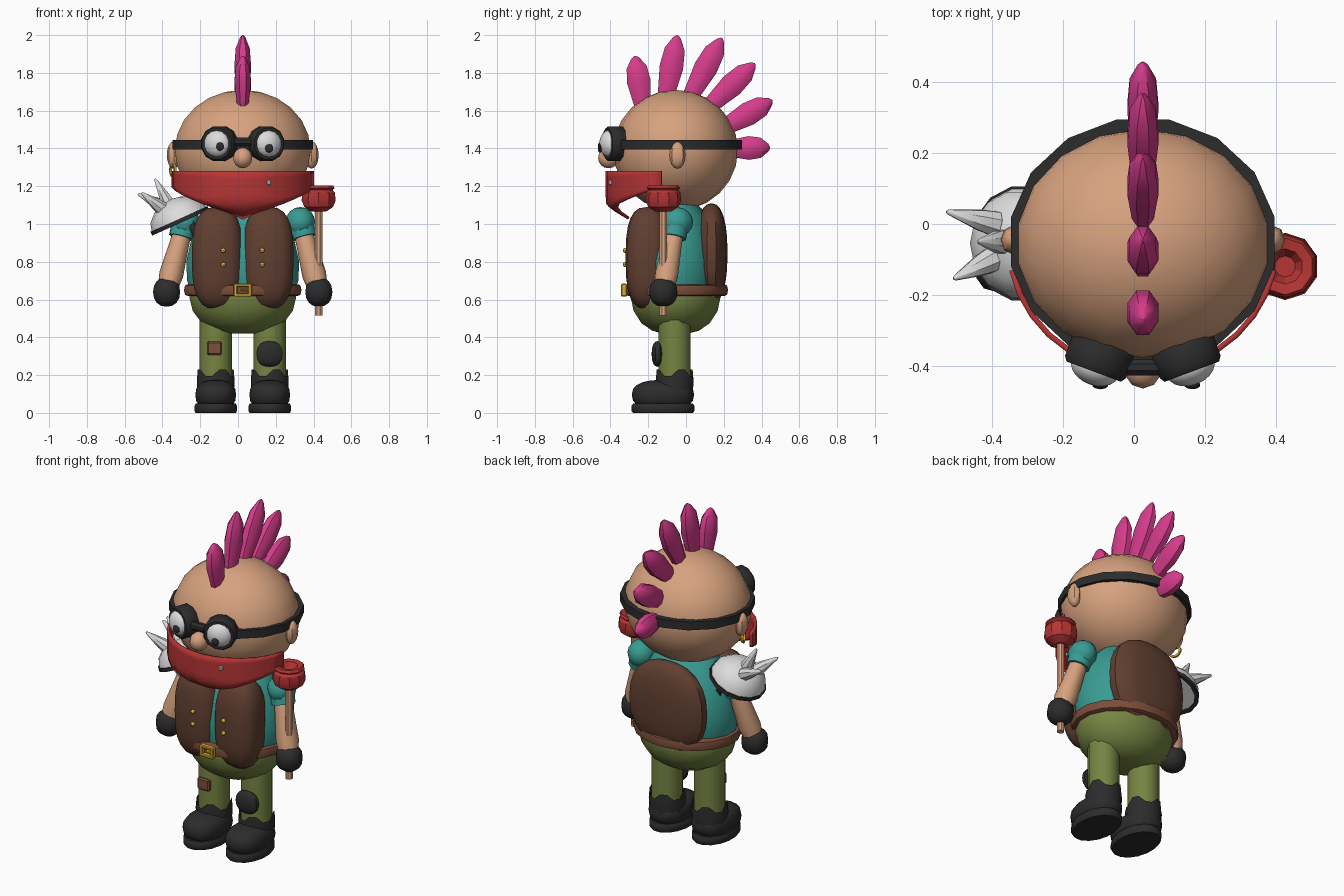
import bpy, bmesh, math
from mathutils import Vector, Matrix

if "Cube" in bpy.data.objects:
    bpy.data.objects.remove(bpy.data.objects["Cube"])

CX, CY = 0.025, -0.055


def material(name, rgb):
    m = bpy.data.materials.new(name)
    m.diffuse_color = (*rgb, 1)
    m.use_nodes = True
    m.node_tree.nodes["Principled BSDF"].inputs["Base Color"].default_value = m.diffuse_color
    return m


SKIN = material("skin", (0.68, 0.36, 0.21))
RED = material("red", (0.47, 0.035, 0.035))
BLACK = material("black", (0.025, 0.025, 0.025))
WHITE = material("pale_metal", (0.72, 0.72, 0.72))
TEAL = material("teal", (0.04, 0.33, 0.29))
BROWN = material("dark_brown", (0.12, 0.05, 0.03))
LEATHER = material("leather", (0.2, 0.075, 0.042))
GREEN = material("green", (0.18, 0.23, 0.055))
GOLD = material("gold", (0.7, 0.4, 0.03))
PINK = material("pink", (0.67, 0.045, 0.26))


def finish(bm, name, mat, matrix=None, angle=40):
    bmesh.ops.remove_doubles(bm, verts=bm.verts, dist=1e-5)
    bmesh.ops.recalc_face_normals(bm, faces=bm.faces)
    if matrix:
        bm.transform(matrix)
    me = bpy.data.meshes.new(name)
    bm.to_mesh(me)
    bm.free()
    me.materials.append(mat)
    me.polygons.foreach_set("use_smooth", [True] * len(me.polygons))
    me.set_sharp_from_angle(angle=math.radians(angle))
    ob = bpy.data.objects.new(name, me)
    bpy.context.collection.objects.link(ob)
    return ob


def aim(direction):
    return Vector(direction).to_track_quat('Z', 'Y').to_matrix().to_4x4()


def blob(name, mat, loc, radii, segs=14, rings=10, power=1, axis=None):
    """Ellipsoid; a power below 1 makes it boxier."""
    bm = bmesh.new()
    bmesh.ops.create_uvsphere(bm, u_segments=segs, v_segments=rings, radius=1)
    for v in bm.verts:
        v.co = [math.copysign(abs(c) ** power, c) * r if abs(c) > 1e-6 else 0
                for c, r in zip(v.co, radii)]
    rot = aim(axis) if axis else Matrix()
    return finish(bm, name, mat, Matrix.Translation(loc) @ rot)


def lathe(name, mat, profile, loc=(0, 0, 0), scale=(1, 1), segs=14, cap=True,
          rot=None, jag=0, angle=40):
    """Spin (radius, height) points; jag lifts some of the top rim."""
    pts = [(0, profile[0][1]), *profile, (0, profile[-1][1])] if cap else profile
    bm = bmesh.new()
    rows = []
    for k, (r, z) in enumerate(pts):
        row = []
        for i in range(segs):
            a = 2 * math.pi * (i + 0.5) / segs
            lift = jag if k == len(pts) - 1 and i % 4 < 2 else 0
            row.append(bm.verts.new((r * scale[0] * math.cos(a),
                                     r * scale[1] * math.sin(a), z + lift)))
        rows.append(row)
    for a, b in zip(rows, rows[1:]):
        for i in range(segs):
            j = (i + 1) % segs
            bm.faces.new((a[i], a[j], b[j], b[i]))
    bmesh.ops.dissolve_degenerate(bm, dist=1e-6, edges=bm.edges)
    return finish(bm, name, mat, Matrix.Translation(loc) @ (rot or Matrix()), angle)


def rod(name, mat, a, b, profile, segs=10, scale=(1, 1), angle=40):
    """Lathe from point a to b; profile holds (fraction, radius)."""
    d = Vector(b) - Vector(a)
    return lathe(name, mat, [(r, t * d.length) for t, r in profile], a, scale,
                 segs, rot=aim(d), angle=angle)


def band(name, mat, loc, rx, ry, thick, height, segs=16, rot=None):
    k, h = 1 - thick / rx, height / 2
    prof = [(k, -h), (1, -h), (1, h), (k, h), (k, -h)]
    return lathe(name, mat, prof, loc, (rx, ry), segs, False, rot)


def box(name, mat, loc, size):
    bm = bmesh.new()
    bmesh.ops.create_cube(bm, size=1, matrix=Matrix.Diagonal((*size, 1)))
    bmesh.ops.bevel(bm, geom=bm.edges[:], offset=min(size) * 0.25, segments=1, affect='EDGES')
    return finish(bm, name, mat, Matrix.Translation(loc), 20)


# Head, nose, ears
blob("head", SKIN, (CX, CY, 1.39), (0.365, 0.33, 0.32), 18, 12)
blob("nose", SKIN, (CX, -0.41, 1.35), (0.053, 0.055, 0.055), 10, 8)
for s in (-1, 1):
    blob("ear", SKIN, (CX + s * 0.365, -0.045, 1.365), (0.037, 0.042, 0.072), 8, 8)
band("earring", GOLD, (-0.345, -0.06, 1.285), 0.038, 0.038, 0.012, 0.012, 12,
     aim((1, 0.4, 0)))

# Mohawk spikes as (tip y, tip z, base y, base z)
for ty, tz, by, bz in ((-0.27, 1.89, -0.23, 1.62), (-0.045, 2.0, -0.11, 1.66),
                       (0.19, 1.985, 0.02, 1.67), (0.365, 1.85, 0.12, 1.62),
                       (0.457, 1.655, 0.2, 1.51), (0.445, 1.405, 0.22, 1.40)):
    rod("mohawk_spike", PINK, (CX, by, bz), (CX, ty, tz),
        [(0, 0.045), (0.5, 0.068), (0.78, 0.058), (0.96, 0.022), (1, 0.004)],
        8, (0.7, 1), 35)

# Goggles with strap
band("goggle_strap", BLACK, (CX, -0.05, 1.42), 0.38, 0.352, 0.04, 0.05)
for s in (-1, 1):
    c = Vector((CX + s * 0.123, -0.375, 1.425))
    n = Vector((s * 0.35, -0.94, 0)).normalized()
    rod("goggle_cup", BLACK, c - n * 0.05, c + n * 0.045,
        [(0, 0.08), (0.2, 0.095), (0.85, 0.095), (1, 0.085)], 12)
    blob("eye", WHITE, c + n * 0.033, (0.073, 0.073, 0.05), 14, 10, axis=n)
blob("left_pupil", BLACK, (-0.095, -0.455, 1.41), (0.023, 0.012, 0.023), 10, 6)
blob("right_pupil", BLACK, (0.165, -0.455, 1.40), (0.023, 0.012, 0.023), 10, 6)
rod("goggle_bridge", BLACK, (-0.03, -0.405, 1.435), (0.08, -0.405, 1.435),
    [(0, 0.025), (1, 0.025)], 8)

# Bandana: curved sheet with a pointed lower edge tucked under the chin
bm = bmesh.new()
grid = []
for i in range(15):
    u = i / 7 - 1
    a = math.radians(78) * u
    low = 1.03 + 0.165 * abs(u) ** 0.9
    col = []
    for j in range(7):
        z = 1.28 + (low - 1.28) * j / 6
        f = 1 - 4.5 * max(0, 1.10 - z)
        col.append(bm.verts.new((CX + 0.378 * f * math.sin(a),
                                 CY - 0.362 * f * math.cos(a), z)))
    grid.append(col)
for p, q in zip(grid, grid[1:]):
    for j in range(6):
        bm.faces.new((p[j], q[j], q[j + 1], p[j + 1]))
bandana = finish(bm, "bandana", RED)
sol = bandana.modifiers.new("thickness", 'SOLIDIFY')
sol.thickness, sol.offset = 0.016, 0
box("bandana_stud", WHITE, (0.165, -0.395, 1.22), (0.022, 0.03, 0.026))

# Torso and vest
lathe("shirt", TEAL, [(0.27, 0.6), (0.3, 0.7), (0.305, 0.8), (0.275, 0.93),
                      (0.22, 1.04), (0.14, 1.12)], (CX, CY, 0), (1, 0.75), 16)
for s in (-1, 1):
    blob("vest_front", BROWN, (CX + s * 0.135, -0.205, 0.82), (0.137, 0.115, 0.27),
         14, 12, 0.72)
    for z in (0.86, 0.785):
        blob("button", GOLD, (CX + s * 0.103, -0.322, z), (0.013, 0.013, 0.013), 8, 6)
blob("vest_back", BROWN, (CX, 0.135, 0.845), (0.25, 0.085, 0.265), 14, 12, 0.85)

# Belt and buckle
lathe("belt", LEATHER, [(0.95, -0.03), (0.99, -0.025), (1.01, 0), (0.99, 0.025), (0.95, 0.03)],
      (CX, -0.05, 0.65), (0.313, 0.27), 18)
bz, by = 0.65, -0.328
for s in (-1, 1):
    box("buckle_side", GOLD, (CX + s * 0.038, by, bz), (0.02, 0.03, 0.068))
    box("buckle_bar", GOLD, (CX, by, bz + s * 0.026), (0.09, 0.03, 0.017))
box("buckle_pin", GOLD, (CX + 0.012, by, bz), (0.045, 0.025, 0.012))

# Trousers
lathe("trouser_seat", GREEN, [(0.08, 0.42), (0.15, 0.435), (0.22, 0.475), (0.27, 0.54),
                              (0.288, 0.61), (0.28, 0.66)], (CX, CY, 0), (1, 0.84), 16)
for s in (-1, 1):
    x = CX + s * 0.143
    lathe("trouser_leg", GREEN, [(0.088, 0.18), (0.088, 0.52)], (x, CY - 0.005, 0), segs=12)
    # Boots
    lathe("boot_cuff", BLACK, [(0.098, 0.1), (0.102, 0.17), (0.097, 0.195)],
          (x, CY - 0.005, 0), segs=16, cap=False, jag=0.035)
    blob("boot_foot", BLACK, (x, -0.122, 0.095), (0.11, 0.165, 0.08), 14, 10, 0.8)
    lathe("boot_sole", BLACK, [(0.95, 0), (1, 0.012), (1, 0.035), (0.94, 0.05)],
          (x, -0.122, 0), (0.115, 0.171), 16)
box("knee_patch", LEATHER, (-0.125, -0.144, 0.342), (0.08, 0.03, 0.07))
blob("knee_pad", BLACK, (0.167, -0.15, 0.312), (0.073, 0.032, 0.068), 10, 8, 0.85)

# Arms with sleeves and gloves
for s in (-1, 1):
    shoulder = Vector((CX + s * 0.305, -0.05, 1.01))
    hand = Vector((CX + s * 0.403, -0.12, 0.64))
    rod("arm", SKIN, shoulder, hand, [(0, 0.05), (0.3, 0.052), (0.75, 0.064), (1, 0.05)], 10)
    blob("sleeve", TEAL, shoulder, (0.078, 0.088, 0.08), 12, 8)
    rod("upper_sleeve", TEAL, shoulder, shoulder.lerp(hand, 0.22), [(0, 0.07), (1, 0.066)], 12)
    blob("glove", BLACK, hand, (0.075, 0.075, 0.078), 10, 8, 0.9)

# Spiked shoulder plate
c, n = Vector((-0.31, CY, 1.02)), Vector((-0.41, 0, 0.91)).normalized()
rod("shoulder_plate", WHITE, c, c + n * 0.12,
    [(0, 0.16), (0.4, 0.147), (0.75, 0.105), (0.93, 0.055), (1, 0.01)], 14)
band("plate_rim", BLACK, c - n * 0.004, 0.165, 0.165, 0.02, 0.022, 14, aim(n))
band("plate_strap", BLACK, (-0.235, CY, 0.97), 0.075, 0.1, 0.01, 0.03, 12, aim((1, 0, 0.3)))
for base, tip in (((-0.39, 0.0, 1.09), (-0.53, 0.035, 1.16)),
                  ((-0.4, -0.1, 1.08), (-0.51, -0.155, 1.165)),
                  ((-0.365, -0.05, 1.1), (-0.44, -0.05, 1.24))):
    rod("plate_spike", WHITE, base, tip, [(0, 0.038), (0.3, 0.032), (0.95, 0.008), (1, 0.003)], 8)

# Plunger held in the right-hand glove
px, py = 0.427, -0.12
lathe("plunger_stick", SKIN, [(0.021, 0.515), (0.021, 1.1)], (px, py, 0), segs=8)
lathe("plunger_cup", RED, [(0.04, 1.065), (0.08, 1.09), (0.095, 1.125), (0.09, 1.165),
                           (0.078, 1.18), (0.088, 1.19), (0.08, 1.205), (0.05, 1.2),
                           (0.03, 1.165)], (px, py, 0), segs=10, angle=30)
